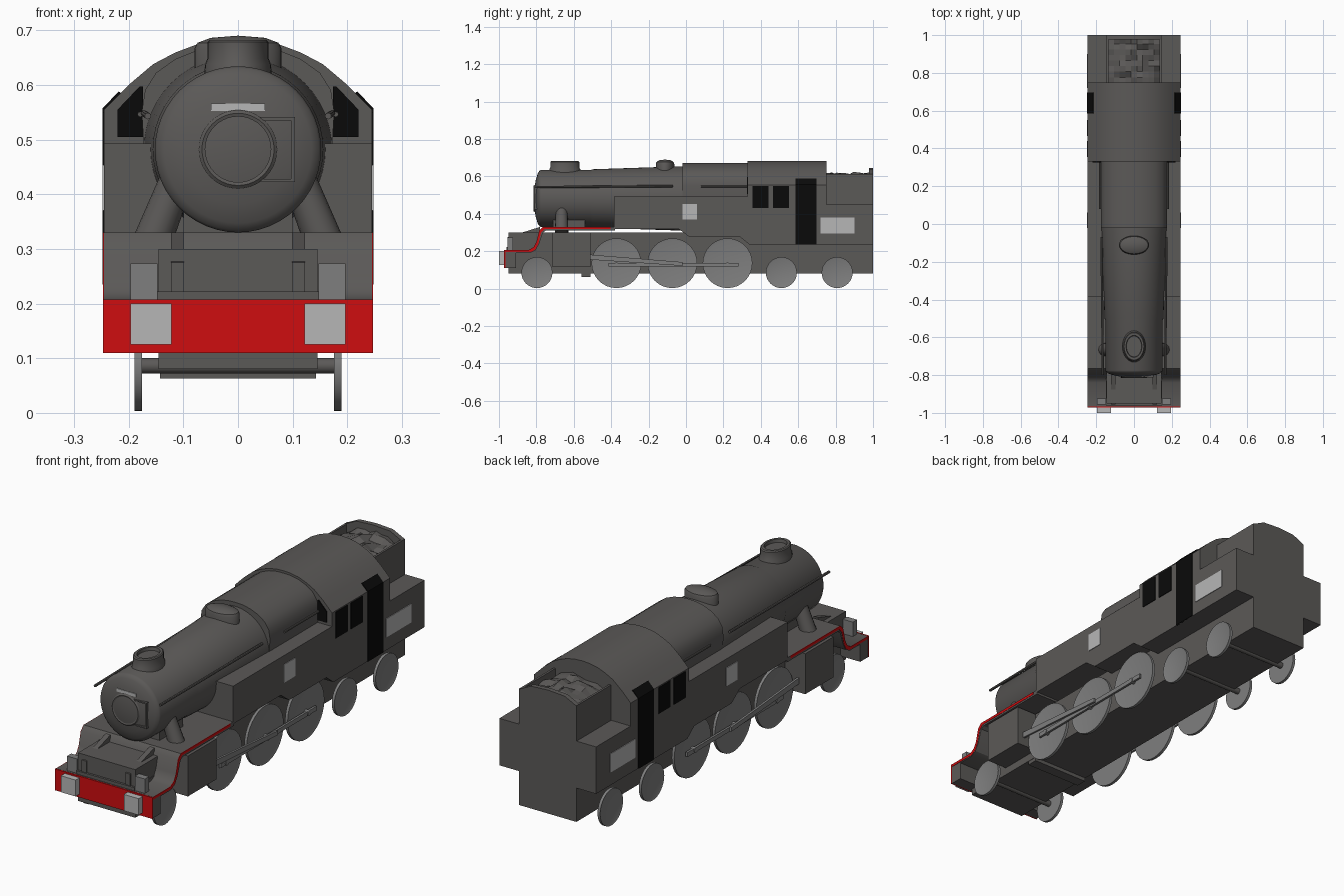
import bpy, bmesh, math, random
from mathutils import Matrix, Vector

if "Cube" in bpy.data.objects:
    bpy.data.objects.remove(bpy.data.objects["Cube"])

random.seed(4)


def material(name, rgb):
    m = bpy.data.materials.new(name)
    m.diffuse_color = (*rgb, 1)
    m.use_nodes = True
    m.node_tree.nodes["Principled BSDF"].inputs["Base Color"].default_value = m.diffuse_color
    return m


BODY = material("dark_grey", (0.105, 0.1, 0.096))
STEEL = material("mid_grey", (0.21, 0.21, 0.21))
PALE = material("pale_grey", (0.47, 0.47, 0.47))
RED = material("red", (0.62, 0.004, 0.005))
BLACK = material("black", (0.003, 0.003, 0.003))


def finish(name, bm, mat, mirror=False, recalc=True):
    if recalc:
        bmesh.ops.recalc_face_normals(bm, faces=bm.faces)
    me = bpy.data.meshes.new(name)
    bm.to_mesh(me)
    bm.free()
    me.materials.append(mat)
    ob = bpy.data.objects.new(name, me)
    bpy.context.collection.objects.link(ob)
    if mirror:
        ob.modifiers.new("Mirror", 'MIRROR').use_mirror_merge = False
    return ob


def prism(name, pts, axis, a, b, mat, mirror=False):
    """Extrude a profile along x (points are y,z), y (x,z) or z (x,y)."""
    i = 'xyz'.index(axis)
    bm = bmesh.new()
    rows = []
    for d in (a, b):
        row = []
        for p in pts:
            c = list(p)
            c.insert(i, d)
            row.append(bm.verts.new(c))
        rows.append(row)
    bm.faces.new(rows[0])
    bm.faces.new(rows[1])
    for k in range(len(pts)):
        j = (k + 1) % len(pts)
        bm.faces.new((rows[0][k], rows[0][j], rows[1][j], rows[1][k]))
    return finish(name, bm, mat, mirror)


def box(name, x, y, z, mat, mirror=False):
    pts = [(y[0], z[0]), (y[1], z[0]), (y[1], z[1]), (y[0], z[1])]
    return prism(name, pts, 'x', x[0], x[1], mat, mirror)


def rod(name, p, q, r, mat, mirror=False, r2=None, seg=16):
    p, q = Vector(p), Vector(q)
    bm = bmesh.new()
    m = Matrix.Translation((p + q) / 2) @ (q - p).to_track_quat('Z', 'Y').to_matrix().to_4x4()
    bmesh.ops.create_cone(bm, cap_ends=True, segments=seg, radius1=r,
                          radius2=r2 or r, depth=(q - p).length, matrix=m)
    return finish(name, bm, mat, mirror)


def lathe(name, prof, place, mat, seg=40):
    """Spin (radius, height) points around z, then place with a matrix."""
    bm = bmesh.new()
    vs = [bm.verts.new((r, 0, h)) for r, h in prof]
    es = [bm.edges.new(e) for e in zip(vs, vs[1:])]
    bmesh.ops.spin(bm, geom=vs + es, cent=(0, 0, 0), axis=(0, 0, 1),
                   angle=math.tau, steps=seg, use_duplicate=False)
    bmesh.ops.remove_doubles(bm, verts=bm.verts, dist=1e-5)
    bm.transform(place)
    return finish(name, bm, mat)


def outline(name, pts, x, mat):
    """Painted closed line on the side: inset a polygon, drop the middle."""
    bm = bmesh.new()
    f = bm.faces.new([bm.verts.new((x, y, z)) for y, z in pts])
    f.normal_update()
    if f.normal.x < 0:
        f.normal_flip()
    bmesh.ops.inset_region(bm, faces=[f], thickness=0.012)
    bmesh.ops.delete(bm, geom=[f], context='FACES')
    return finish(name, bm, mat, True, recalc=False)


def both(pts):
    """Complete a half profile (right side, bottom to top) to the left."""
    return pts + [(-x, z) for x, z in reversed(pts) if x > 0]


# Frames and full-width side tanks, cab sides and lower bunker
box("frame", (-.145, .145), (-.95, 1), (.08, .3), BODY)
box("frame_stay", (-.143, .143), (-.56, -.51), (.063, .1), BODY)
prism("tanks_and_cab_sides",
      [(-.385, .32), (-.385, .493), (.33, .493), (.33, .555), (.75, .555), (.75, .45),
       (1, .45), (1, .235), (.34, .235), (.29, .275), (.02, .275), (-.04, .32)],
      'x', -.245, .245, BODY)

# Running board with the curved drop to the front deck, and its red edge
top = [(-.965, .207), (-.84, .207), (-.815, .222), (-.8, .25), (-.785, .31), (-.765, .33), (-.38, .33)]
low = [(-.38, .31), (-.75, .31), (-.765, .3), (-.785, .24), (-.805, .205), (-.835, .19), (-.965, .19)]
prism("running_board", top + low, 'x', -.245, .245, BODY)
edge = [(y + .01, z - .012) for y, z in reversed(top)]
edge[0], edge[-1] = (-.405, .318), (-.965, .195)
prism("running_board_red_edge", top[:-1] + [(-.405, .33)] + edge, 'x', .244, .2465, RED, True)

# Front deck, beam, buffers, gussets and lamps
box("front_beam", (-.245, .245), (-.966, -.91), (.11, .205), BODY)
box("front_beam_red_face", (-.247, .247), (-.972, -.966), (.11, .207), RED)
box("buffer", (.122, .197), (-1, -.97), (.125, .2), PALE, True)
box("deck_plate", (-.148, .148), (-.96, -.79), (.2, .222), BODY)
prism("front_gusset", [(-.955, .2), (-.955, .275), (-.78, .33), (-.78, .2)], 'x', .099, .123, BODY, True)
box("front_lamp", (.147, .197), (-.955, -.925), (.2, .273), STEEL, True)

# Cylinders, steam pipes and smokebox saddle
box("cylinder_block", (.13, .247), (-.715, -.51), (.115, .3), BODY, True)
rod("steam_pipe", (.162, -.665, .3), (.105, -.665, .445), .036, BODY, True, .03)
box("smokebox_saddle", (-.1, .1), (-.71, -.54), (.32, .37), BODY)

# Boiler with domed smokebox door
along_y = Matrix.Translation((0, 0, .482)) @ Matrix.Rotation(-math.pi / 2, 4, 'X')
lathe("boiler", [(0, -.815), (.05, -.812), (.1, -.803), (.135, -.792), (.148, -.783), (.152, -.775),
                 (.152, -.51), (.156, -.5), (.172, -.02), (0, 0)], along_y, BODY, 48)
lathe("smokebox_door_rim", [(.06, -.814), (.066, -.816), (.072, -.811)], along_y, BODY)
for z in (.425, .538):
    box("door_hinge_strap", (.04, .102), (-.812, -.79), (z - .003, z + .003), BODY)
box("door_hinge_post", (.097, .104), (-.81, -.79), (.422, .541), BODY)
box("front_plate", (-.049, .049), (-.808, -.8), (.552, .566), PALE)

# Chimney and steam dome, both oval
lathe("chimney", [(.064, -.03), (.06, .01), (.056, .02), (.056, .05), (.052, .054), (.042, .054), (.04, .04), (0, .04)],
      Matrix.Translation((0, -.648, .628)) @ Matrix.Diagonal((1, 1.38, 1, 1)), BODY, 32)
lathe("steam_dome", [(.08, -.03), (.08, .025), (.074, .036), (.05, .045), (0, .049)],
      Matrix.Translation((0, -.112, .641)) @ Matrix.Diagonal((1, .62, 1, 1)), BODY, 32)

# Firebox casing and cab roof
prism("firebox", both([(.17, .45), (.176, .55), (.17, .59), (.15, .622), (.115, .647), (.075, .663), (.035, .671), (0, .672)]),
      'y', -.02, .335, BODY)
prism("cab_roof", both([(.245, .5), (.245, .555), (.2, .6), (.155, .638), (.115, .659), (.075, .674), (.035, .681), (0, .683)]),
      'y', .33, .75, BODY)

# Handrails
rod("boiler_handrail", (.165, -.8, .543), (.172, -.07, .548), .006, BODY, True, seg=8)
rod("firebox_handrail", (.179, .08, .546), (.179, .33, .546), .005, BODY, True, seg=8)

# Upper bunker: walls, raised back plate and coal
box("bunker_core", (-.14, .14), (.74, .985), (.44, .565), BODY)
box("bunker_side_wall", (.136, .146), (.74, 1), (.44, .612), BODY, True)
prism("bunker_back_plate", both([(.146, .44), (.146, .61), (.085, .64), (0, .645)]), 'y', .978, 1, BODY)
bm = bmesh.new()
bmesh.ops.create_grid(bm, x_segments=9, y_segments=8, size=.5,
                      matrix=Matrix.Translation((0, .865, .58)) @ Matrix.Diagonal((.275, .235, 1, 1)))
for v in bm.verts:
    hump = max(0, 1 - (v.co.x / .14) ** 2)
    v.co.z += .03 * hump + random.uniform(-.012, .014)
coal = finish("coal", bm, BODY, recalc=False)

# Windows and doorways; the doorway folds over onto the roof slope
for y0, y1 in ((.355, .44), (.465, .55)):
    box("cab_side_window", (.24, .248), (y0, y1), (.43, .55), BLACK, True)
prism("cab_doorway", [(.24, .235), (.248, .235), (.248, .557), (.218, .588), (.212, .583), (.24, .555)],
      'y', .585, .697, BLACK, True)
prism("cab_front_window", [(.174, .505), (.22, .505), (.22, .555), (.18, .597), (.174, .597)],
      'y', .326, .334, BLACK, True)

# Painted lining and pale side panels
outline("tank_red_line",
        [(-.375, .338), (-.375, .481), (.316, .481), (.316, .412), (.56, .412), (.56, .237),
         (.355, .237), (.295, .284), (.015, .284), (-.035, .338)], .2465, RED)
outline("bunker_red_line", [(.655, .238), (.985, .238), (.985, .416), (.655, .416)], .2482, RED)
box("tank_panel", (.243, .248), (-.02, .06), (.37, .453), PALE, True)
box("bunker_panel", (.243, .248), (.72, .9), (.295, .38), PALE, True)


# Wheels with a raised rim
def wheel(name, y, r):
    bm = bmesh.new()
    bmesh.ops.create_cone(bm, cap_ends=True, segments=32, radius1=r, radius2=r, depth=.013,
                          matrix=Matrix.Translation((.1825, y, r + .003)) @ Matrix.Rotation(math.pi / 2, 4, 'Y'))
    bm.normal_update()
    face = [f for f in bm.faces if f.normal.x > .9]
    bmesh.ops.inset_region(bm, faces=face, thickness=r * .1)
    bmesh.ops.translate(bm, verts=face[0].verts, vec=(-.003, 0, 0))
    finish(name, bm, STEEL, True)
    rod("axle", (-.18, y, r + .003), (.18, y, r + .003), .014, BODY)


for y in (-.372, -.073, .222):
    wheel("driving_wheel", y, .133)
for y in (-.797, .51, .808):
    wheel("carrying_wheel", y, .083)

# Coupling and connecting rods, crank pins
box("coupling_rod", (.194, .204), (-.415, .28), (.118, .138), STEEL, True)
prism("connecting_rod", [(-.515, .155), (-.515, .182), (-.02, .142), (-.02, .122)], 'x', .206, .216, STEEL, True)
for y in (-.372, -.073, .222):
    rod("crank_pin", (.18, y, .128), (.207, y, .128), .012, STEEL, True, seg=12)

# Smooth the round parts, keep edges sharp; coal stays faceted
bpy.ops.object.select_all(action='SELECT')
coal.select_set(False)
bpy.context.view_layer.objects.active = bpy.data.objects["boiler"]
bpy.ops.object.shade_smooth_by_angle(angle=math.radians(32))
